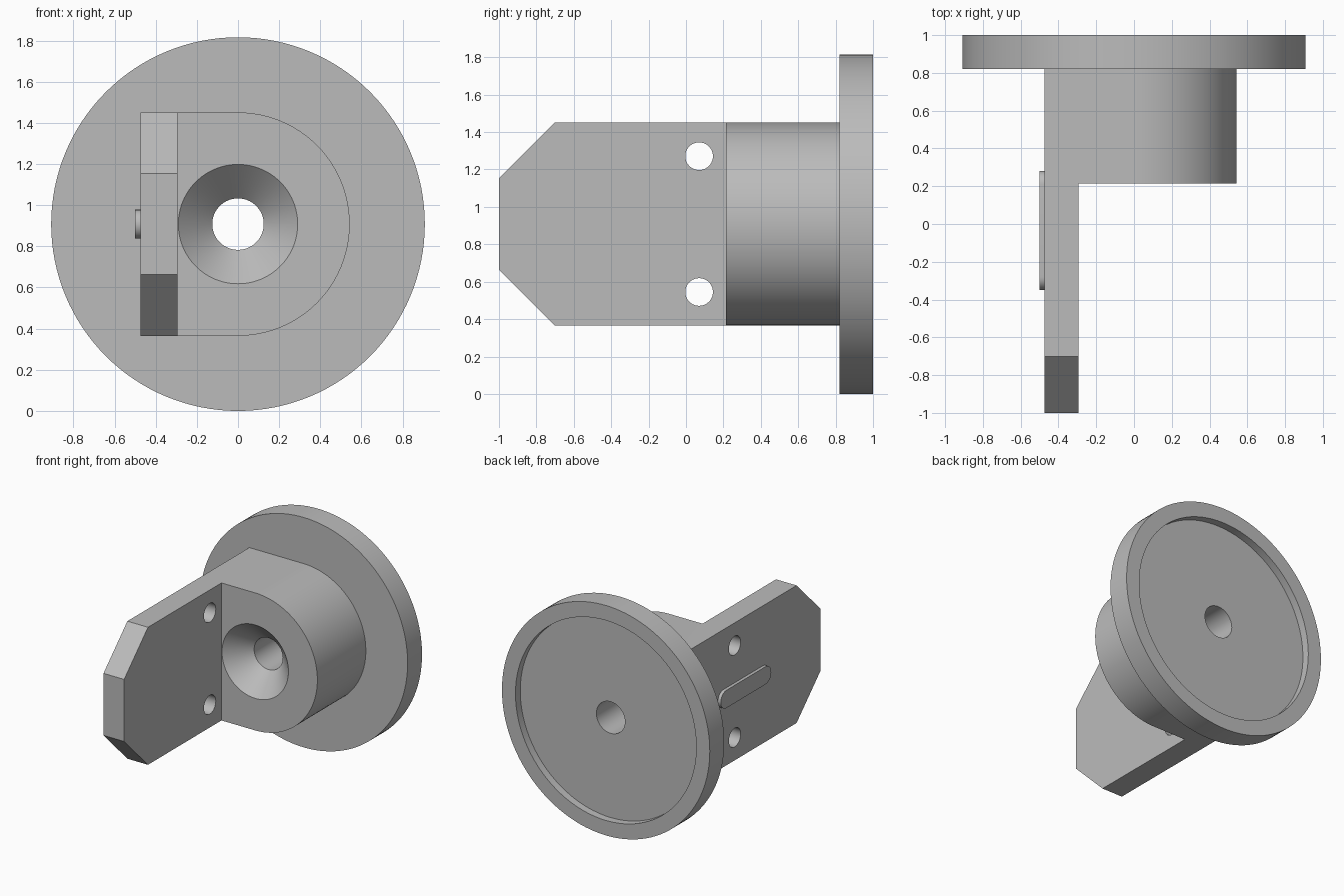
import bpy, bmesh, math
from mathutils import Vector, Matrix

cube = bpy.data.objects.get("Cube")
if cube:
    bpy.data.objects.remove(cube, do_unlink=True)

CZ = 0.908          # height of the main axis
WALL = -0.475       # outer face of the mounting tab
TAB_IN = -0.295     # inner face of the mounting tab
SHOULDER = 0.215    # front face of the boss

grey = bpy.data.materials.new("machined_grey")
grey.use_nodes = True
colour = (0.5, 0.5, 0.5, 1)
grey.diffuse_color = colour
grey.node_tree.nodes["Principled BSDF"].inputs["Base Color"].default_value = colour


def finish(name, bm):
    bmesh.ops.recalc_face_normals(bm, faces=bm.faces)
    mesh = bpy.data.meshes.new(name)
    bm.to_mesh(mesh)
    bm.free()
    mesh.materials.append(grey)
    obj = bpy.data.objects.new(name, mesh)
    bpy.context.scene.collection.objects.link(obj)
    return obj


def arc(cx, cz, r, start, end, n):
    return [(cx + r * math.cos(math.radians(start + (end - start) * i / n)),
             cz + r * math.sin(math.radians(start + (end - start) * i / n)))
            for i in range(n + 1)]


def prism(name, pts, axis, a, b):
    """Extrude an outline from a to b; outline is (x, z) for axis y, (y, z) for axis x."""
    bm = bmesh.new()
    place = (lambda p: (p[0], a, p[1])) if axis == "y" else (lambda p: (a, p[0], p[1]))
    face = bm.faces.new([bm.verts.new(place(p)) for p in pts])
    out = bmesh.ops.extrude_face_region(bm, geom=[face])
    step = Vector((0, b - a, 0)) if axis == "y" else Vector((b - a, 0, 0))
    verts = [v for v in out["geom"] if isinstance(v, bmesh.types.BMVert)]
    bmesh.ops.translate(bm, verts=verts, vec=step)
    return finish(name, bm)


def lathe(name, profile, steps):
    """Spin (radius, y) points around the main axis."""
    bm = bmesh.new()
    verts = [bm.verts.new((r, y, CZ)) for r, y in profile]
    edges = [bm.edges.new(pair) for pair in zip(verts, verts[1:])]
    bmesh.ops.spin(bm, geom=verts + edges, cent=(0, 0, CZ), axis=(0, 1, 0),
                   angle=math.tau, steps=steps)
    bmesh.ops.remove_doubles(bm, verts=bm.verts, dist=0.0001)
    return finish(name, bm)


def select(obj):
    bpy.ops.object.select_all(action="DESELECT")
    bpy.context.view_layer.objects.active = obj
    obj.select_set(True)


def combine(obj, other, operation):
    select(obj)
    mod = obj.modifiers.new(operation.lower(), "BOOLEAN")
    mod.operation, mod.solver, mod.object = operation, "EXACT", other
    bpy.ops.object.modifier_apply(modifier=mod.name)
    bpy.data.objects.remove(other, do_unlink=True)


# Boss and tab share one D-shaped bar
R = 0.543
bar = [(WALL, CZ - R)] + arc(0, CZ, R, -90, 90, 48) + [(WALL, CZ + R)]
bracket = prism("flanged_bracket", bar, "y", -1.1, 0.88)

# Chamfered tab outline, oversized above and below
half = 0.245
low, high = CZ - half, CZ + half
outline = [(-1, low), (-0.5, low - 0.5), (1, low - 0.5),
           (1, high + 0.5), (-0.5, high + 0.5), (-1, high)]
combine(bracket, prism("tab_outline", outline, "x", -0.7, 0.7), "INTERSECT")

# Clear the space beside the tab, in front of the boss
clearance = [(TAB_IN, 0), (0.8, 0), (0.8, 2), (TAB_IN, 2)]
combine(bracket, prism("clearance", clearance, "y", -1.3, SHOULDER), "DIFFERENCE")

# Round flange at the back
disc = arc(0, CZ, CZ, 0, 360, 128)[:-1]
combine(bracket, prism("flange", disc, "y", 0.82, 1), "UNION")

# Countersink, bore and shallow back recess
bore = [(0, 0.1), (0.29, 0.1), (0.29, SHOULDER), (0.125, 0.38), (0.125, 0.94),
        (0.79, 0.94), (0.79, 1.1), (0, 1.1)]
combine(bracket, lathe("bore", bore, 96), "DIFFERENCE")

# Two screw holes through the tab
for side in (-1, 1):
    hole = arc(0.07, CZ + side * 0.363, 0.074, 0, 360, 40)[:-1]
    combine(bracket, prism("screw_hole", hole, "x", -0.6, -0.2), "DIFFERENCE")

# Raised rounded key on the outer face of the tab
slot = arc(0.21, CZ, 0.07, -90, 90, 16) + arc(-0.28, CZ, 0.07, 90, 270, 16)
key = prism("locating_key", slot, "x", -0.5, WALL + 0.01)

for obj in (bracket, key):
    select(obj)
    bpy.ops.object.shade_smooth_by_angle(angle=math.radians(30))
